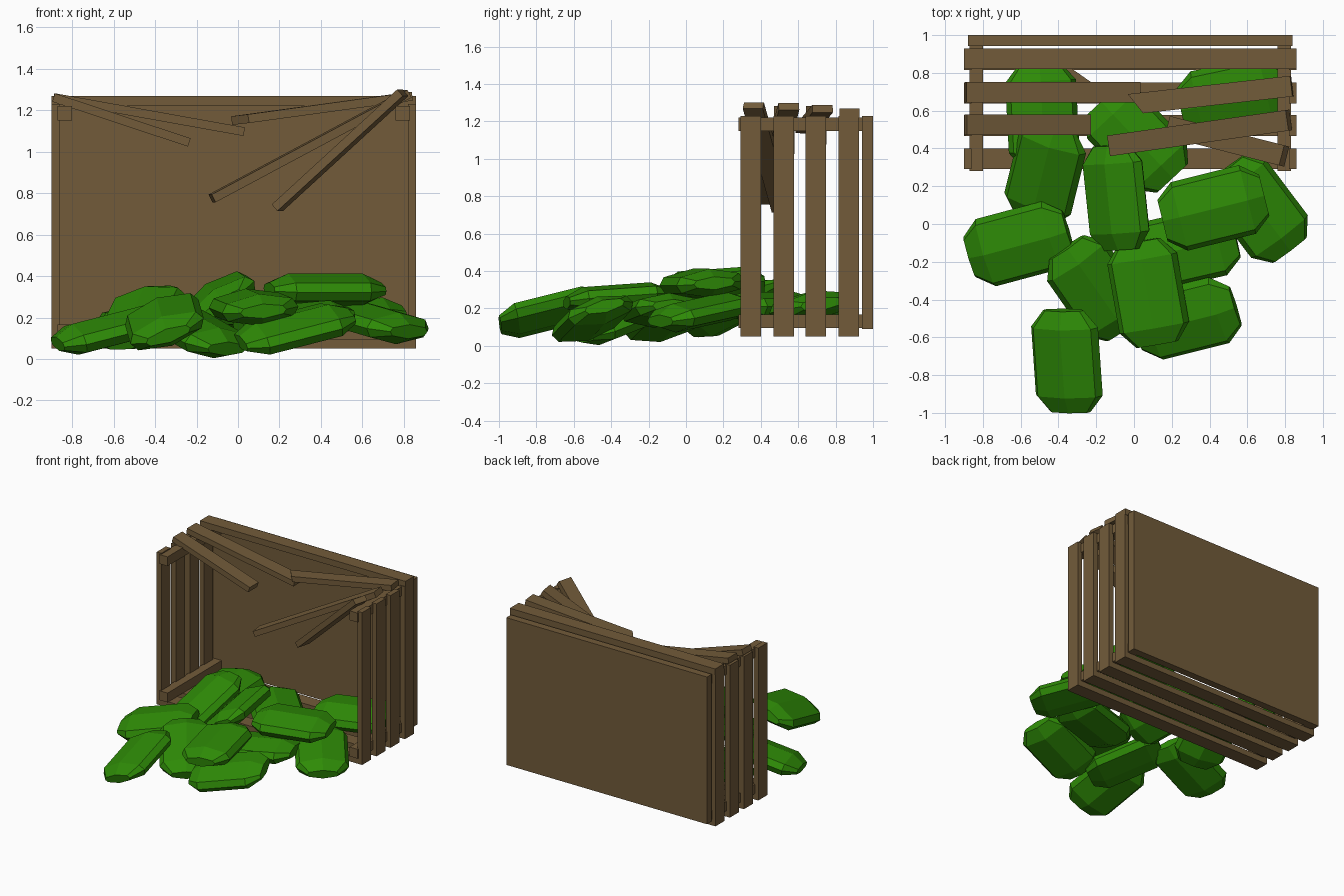
import bpy, bmesh
from math import radians
from mathutils import Vector, Matrix

cube = bpy.data.objects.get("Cube")
if cube:
    bpy.data.objects.remove(cube, do_unlink=True)


def material(name, rgb):
    m = bpy.data.materials.new(name)
    m.use_nodes = True
    color = (*rgb, 1)
    m.diffuse_color = color
    m.node_tree.nodes["Principled BSDF"].inputs["Base Color"].default_value = color
    return m


wood = material("brown_wood", (0.168, 0.105, 0.042))
green = material("melon_green", (0.027, 0.255, 0.002))


def add_object(name, mesh, mat):
    if not mesh.materials:
        mesh.materials.append(mat)
    ob = bpy.data.objects.new(name, mesh)
    bpy.context.collection.objects.link(ob)
    return ob


def box(name, lo, hi):
    """Axis-aligned board between two corners."""
    lo, hi = Vector(lo), Vector(hi)
    bm = bmesh.new()
    bmesh.ops.create_cube(bm, size=1)
    for v in bm.verts:
        v.co = (lo + hi) / 2 + v.co * (hi - lo)
    mesh = bpy.data.meshes.new(name)
    bm.to_mesh(mesh)
    bm.free()
    return add_object(name, mesh, wood)


def plank(name, start, end, width=0.11, thick=0.042, skew=0.0):
    """Tilted board; skew slants the broken end at start."""
    start, end = Vector(start), Vector(end)
    along = end - start
    x = along.normalized()
    y = Vector((0, 0, 1)).cross(x).normalized()
    z = x.cross(y)
    bm = bmesh.new()
    bmesh.ops.create_cube(bm, size=1)
    for v in bm.verts:
        a, b, c = v.co
        shift = -skew * b if a < 0 else 0
        v.co = (start + end) / 2 + along * a + x * shift + y * width * b + z * thick * c
    mesh = bpy.data.meshes.new(name)
    bm.to_mesh(mesh)
    bm.free()
    return add_object(name, mesh, wood)


# Crate: solid panel at the back, slats on the sides and floor
MID = -0.02
rows = [0.346, 0.522, 0.693, 0.87]
box("back_panel", (-0.88, 0.942, 0.09), (0.84, 1.0, 1.23))
for i, y in enumerate(rows):
    y0, y1 = y - 0.055, y + 0.055
    box(f"floor_slat_{i}", (-0.86, y0, 0.05), (0.85, y1, 0.095))
    for side, s in (("right", -1), ("left", 1)):
        xs = sorted((MID + s * 0.84, MID + s * 0.88))
        box(f"{side}_slat_{i}", (xs[0], y0, 0.05), (xs[1], y1, 1.23))

# Corner rails running front to back
for side, s in (("right", -1), ("left", 1)):
    xs = sorted((MID + s * 0.78, MID + s * 0.85))
    for level, z in (("bottom", 0.095), ("top", 1.15)):
        box(f"{side}_{level}_rail", (xs[0], 0.28, z), (xs[1], 0.95, z + 0.072))

# Top slats: one whole, the rest snapped and hanging
box("top_slat_whole", (-0.90, 0.82, 1.222), (0.86, 0.928, 1.27))
plank("broken_slat_a", (0.03, 0.697, 1.097), (-0.89, 0.697, 1.262))
plank("broken_slat_b", (0.01, 0.637, 1.155), (0.835, 0.73, 1.268), skew=0.07)
plank("broken_slat_c", (-0.235, 0.525, 1.045), (-0.89, 0.525, 1.262))
plank("broken_slat_d", (-0.125, 0.415, 0.775), (0.82, 0.55, 1.28))
plank("broken_slat_e", (0.19, 0.515, 0.73), (0.795, 0.36, 1.285))
plank("fallen_slat", (-0.48, 0.86, 0.12), (-0.25, 0.70, 0.12))

# Faceted melon: flat eight-sided body with a ridge and tapered ends
half = [(0.5, 0), (0.43, 0.28), (0, 0.5), (-0.43, 0.28)]
outline = half + [(-w, -t) for w, t in half]
stations = [(-0.5, 0.6, 0.45), (-0.335, 1, 1), (0.335, 1, 1), (0.5, 0.6, 0.45)]
LENGTH, WIDTH, THICK = 0.555, 0.375, 0.155
bm = bmesh.new()
rings = []
for x, sw, st in stations:
    rings.append([bm.verts.new((x * LENGTH, w * sw * WIDTH, t * st * THICK))
                  for w, t in outline])
n = len(outline)
for r0, r1 in zip(rings, rings[1:]):
    for k in range(n):
        bm.faces.new((r0[k], r0[(k + 1) % n], r1[(k + 1) % n], r1[k]))
bm.faces.new(rings[0])
bm.faces.new(rings[-1])
bmesh.ops.recalc_face_normals(bm, faces=bm.faces)
melon_mesh = bpy.data.meshes.new("melon")
bm.to_mesh(melon_mesh)
bm.free()

# Spilled heap: position, then yaw, pitch and roll in degrees
heap = [
    ((-0.355, -0.725, 0.18), 94, 14, -20),
    ((-0.61, -0.105, 0.14), 15, 14, 8),
    ((-0.205, -0.34, 0.135), 125, 18, 0),
    ((0.075, -0.365, 0.25), 100, 4, -5),
    ((0.275, -0.50, 0.145), 14, 14, 14),
    ((0.27, -0.13, 0.19), 13, 5, 0),
    ((0.42, 0.085, 0.335), 14, 0, 4),
    ((0.66, 0.08, 0.18), 127, 10, 0),
    ((-0.095, 0.14, 0.285), 96, 4, -34),
    ((-0.47, 0.27, 0.20), 76, 26, -10),
    ((0.015, 0.445, 0.21), 133, 0, 0),
    ((-0.485, 0.57, 0.18), 93, 0, 0),
    ((0.52, 0.665, 0.21), 12, 3, 8),
]
for i, (pos, yaw, pitch, roll) in enumerate(heap):
    ob = add_object(f"melon_{i}", melon_mesh, green)
    ob.matrix_world = (Matrix.Translation(pos)
                       @ Matrix.Rotation(radians(yaw), 4, "Z")
                       @ Matrix.Rotation(radians(-pitch), 4, "Y")
                       @ Matrix.Rotation(radians(roll), 4, "X"))
